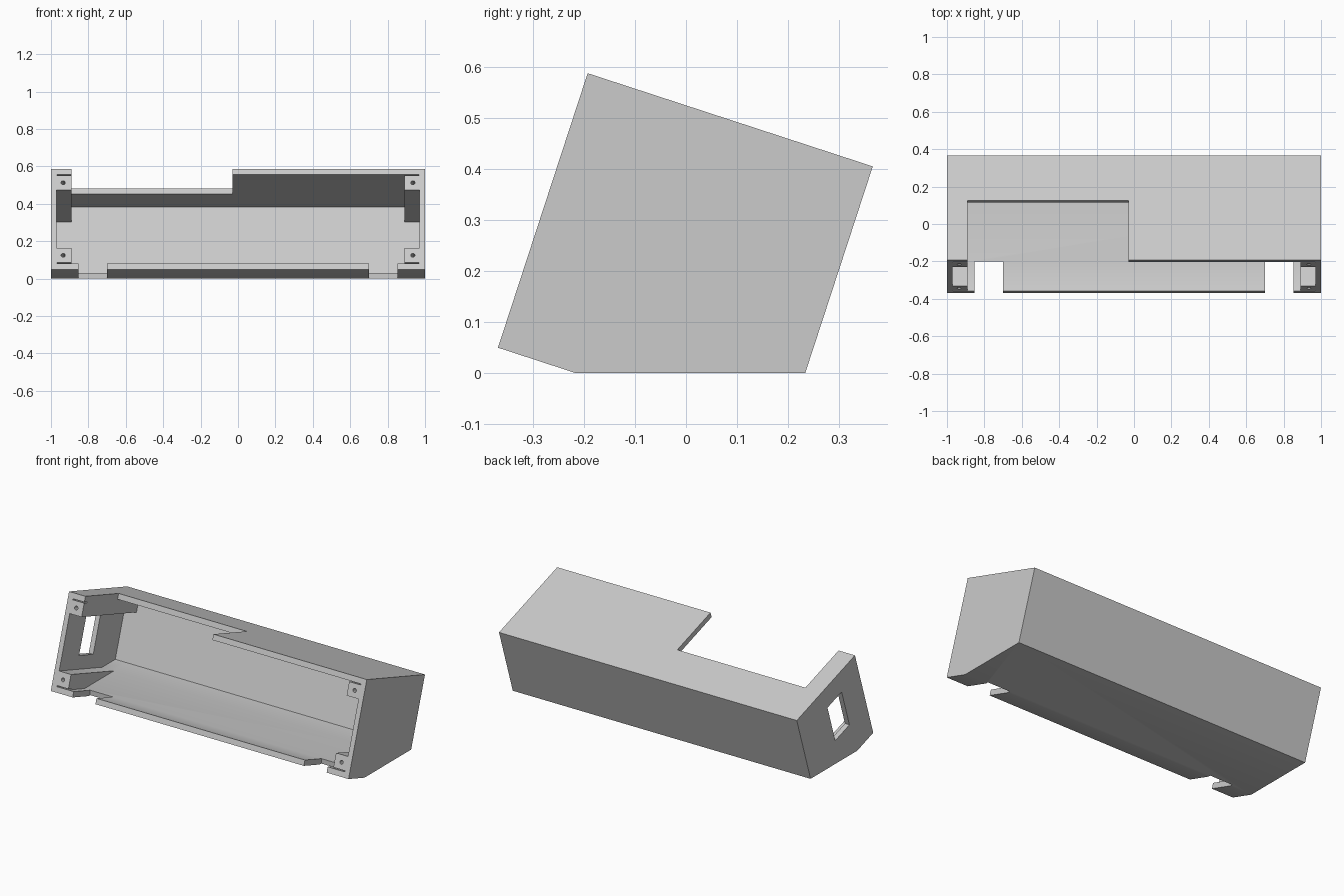
import bpy, bmesh, math
from mathutils import Matrix

cube = bpy.data.objects.get("Cube")
if cube:
    bpy.data.objects.remove(cube)

TILT = math.radians(18.1)
H, D, T, F = 0.565, 0.587, 0.033, 0.03   # front height, roof depth, wall, floor
Y0, Z0 = -0.368, 0.05                    # lower front edge
COS, SIN = math.cos(TILT), math.sin(TILT)

plastic = bpy.data.materials.new("grey plastic")
plastic.use_nodes = True
grey = (0.6, 0.6, 0.6, 1)
plastic.diffuse_color = grey
plastic.node_tree.nodes["Principled BSDF"].inputs["Base Color"].default_value = grey


def at(a, b):
    """Point at depth a and height b in the tilted frame, as (y, z)."""
    return (Y0 + COS * a + SIN * b, Z0 - SIN * a + COS * b)


def level(a, z):
    """Point at tilted depth a and true height z."""
    return at(a, (z - Z0 + SIN * a) / COS)


def prism(name, profile, x0, x1):
    bm = bmesh.new()
    face = bm.faces.new([bm.verts.new((x0, y, z)) for y, z in profile])
    out = bmesh.ops.extrude_face_region(bm, geom=[face])
    moved = [v for v in out["geom"] if isinstance(v, bmesh.types.BMVert)]
    bmesh.ops.translate(bm, verts=moved, vec=(x1 - x0, 0, 0))
    bmesh.ops.recalc_face_normals(bm, faces=bm.faces)
    return finish(name, bm)


def finish(name, bm):
    mesh = bpy.data.meshes.new(name)
    bm.to_mesh(mesh)
    bm.free()
    mesh.materials.append(plastic)
    obj = bpy.data.objects.new(name, mesh)
    bpy.context.collection.objects.link(obj)
    return obj


def block(a0, a1, b0, b1):
    return [at(a0, b0), at(a1, b0), at(a1, b1), at(a0, b1)]


def cut(tool):
    mod = housing.modifiers.new(tool.name, "BOOLEAN")
    mod.operation, mod.solver, mod.object = "DIFFERENCE", "EXACT", tool
    bpy.context.view_layer.objects.active = housing
    bpy.ops.object.modifier_apply(modifier=mod.name)
    bpy.data.objects.remove(tool)


# Tilted housing with a flat foot
foot_front = (Y0 + Z0 * COS / SIN, 0)
housing = prism("housing", [at(0, 0), foot_front, level(D, 0), at(D, H), at(0, H)], -1, 1)

# Open cavity, leaving corner rails at both ends
back = D - T
kink = (-0.2, F)
cavity = [at(-0.1, T), kink, level(back, F), at(back, H - T), at(-0.1, H - T)]
cut(prism("cavity", cavity, -0.89, 0.89))
rail_low, rail_high = 0.121, 0.447
rail_end = (Z0 + COS * rail_low - F) / SIN
pocket = [at(-0.1, rail_low), at(rail_end, rail_low), level(back, F),
          at(back, rail_high), at(-0.1, rail_high)]
cut(prism("end_pockets", pocket, -0.97, 0.97))

# Roof opening and end window
cut(prism("roof_opening", block(-0.1, 0.335, H - 0.1, H + 0.1), -0.89, -0.03))
cut(prism("end_window", block(0.175, 0.318, 0.2, 0.44), -1.1, -0.93))

# Floor notches, thin rail slots and screw holes on both sides
for side in (-1, 1):
    notch = [(-0.5, -0.1), (-0.2, -0.1), (-0.2, 0.1), (-0.5, 0.1)]
    cut(prism("floor_notch", notch, side * 0.7, side * 0.853))
    for b in (T, H - T - 0.006):
        cut(prism("rail_slot", block(-0.05, 0.03, b, b + 0.006), side * 0.88, side * 0.967))
    for b in (0.079, 0.487):
        bm = bmesh.new()
        bmesh.ops.create_cone(bm, cap_ends=True, segments=16, radius1=0.011,
                              radius2=0.011, depth=0.2)
        y, z = at(0, b)
        bmesh.ops.transform(bm, verts=bm.verts, matrix=Matrix.Translation((side * 0.935, y, z))
                            @ Matrix.Rotation(math.pi / 2 - TILT, 4, "X"))
        cut(finish("screw_hole", bm))

# Soft transition where the slanted foot meets the flat base
bpy.ops.object.select_all(action="DESELECT")
housing.select_set(True)
bpy.context.view_layer.objects.active = housing
bpy.ops.object.shade_smooth_by_angle(angle=math.radians(30))
